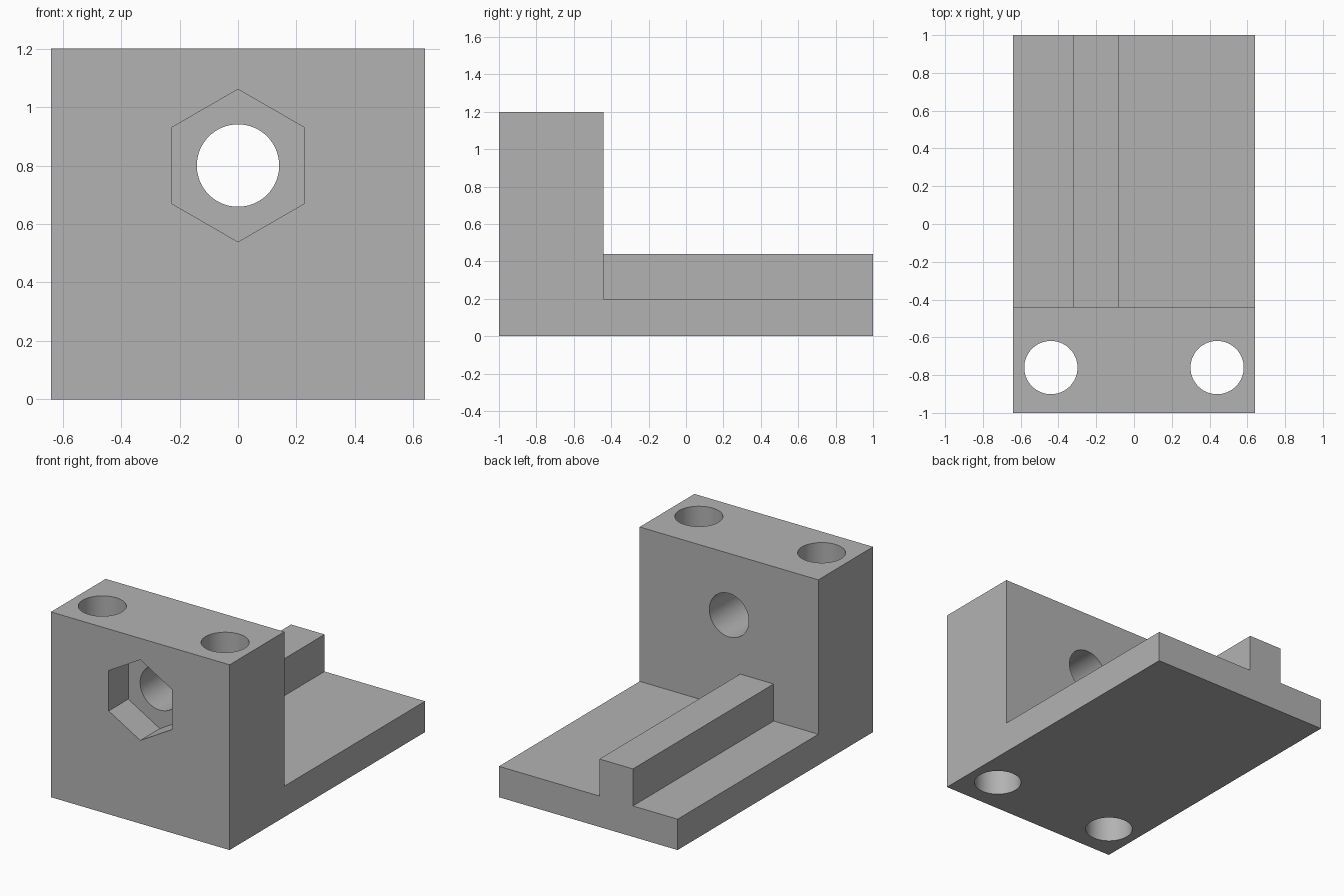
import bpy
import math

cube = bpy.data.objects.get("Cube")
if cube:
    bpy.data.objects.remove(cube, do_unlink=True)

# Plain grey
grey = bpy.data.materials.new("plain_grey")
grey.use_nodes = True
colour = (0.45, 0.45, 0.45, 1)
grey.diffuse_color = colour
grey.node_tree.nodes["Principled BSDF"].inputs["Base Color"].default_value = colour


def extrude_profile(name, points, x0, x1):
    """Solid from a (y, z) outline, extruded along x."""
    n = len(points)
    verts = [(x, y, z) for x in (x0, x1) for y, z in points]
    faces = [tuple(reversed(range(n))), tuple(range(n, 2 * n))]
    faces += [(i, (i + 1) % n, n + (i + 1) % n, n + i) for i in range(n)]
    mesh = bpy.data.meshes.new(name)
    mesh.from_pydata(verts, [], faces)
    mesh.materials.append(grey)
    obj = bpy.data.objects.new(name, mesh)
    bpy.context.collection.objects.link(obj)
    return obj


def cut(target, name, sides, radius, length, location, rotation=(0, 0, 0)):
    """Subtract a prism from the target."""
    bpy.ops.mesh.primitive_cylinder_add(vertices=sides, radius=radius, depth=length,
                                        location=location, rotation=rotation)
    cutter = bpy.context.object
    cutter.name = name
    cutter.data.materials.append(grey)
    mod = target.modifiers.new(name, 'BOOLEAN')
    mod.operation = 'DIFFERENCE'
    mod.solver = 'EXACT'
    mod.object = cutter
    bpy.context.view_layer.objects.active = target
    bpy.ops.object.modifier_apply(modifier=name)
    bpy.data.objects.remove(cutter, do_unlink=True)


# L-shaped body: upright block and base plate
HALF_WIDTH, WALL_BACK, PLATE_TOP = 0.64, -0.44, 0.2
body = extrude_profile("bracket_body",
                       [(-1, 0), (1, 0), (1, PLATE_TOP), (WALL_BACK, PLATE_TOP),
                        (WALL_BACK, 1.2), (-1, 1.2)], -HALF_WIDTH, HALF_WIDTH)

# Guide rib, fused to the plate and the block
rib = extrude_profile("guide_rib",
                      [(-0.5, 0.1), (1, 0.1), (1, 0.44), (-0.5, 0.44)], -0.32, -0.08)
union = body.modifiers.new("rib_union", 'BOOLEAN')
union.operation = 'UNION'
union.solver = 'EXACT'
union.object = rib
bpy.context.view_layer.objects.active = body
bpy.ops.object.modifier_apply(modifier="rib_union")
bpy.data.objects.remove(rib, do_unlink=True)

# Mounting holes, bolt hole and hexagonal nut pocket
for side in (-1, 1):
    cut(body, "mounting_hole", 64, 0.141, 3, (side * 0.44, -0.76, 0.6))
turn = (math.pi / 2, 0, 0)
cut(body, "bolt_hole", 64, 0.141, 1.5, (0, -0.72, 0.8), turn)
cut(body, "nut_pocket", 6, 0.261, 0.4, (0, -1, 0.8), turn)

# Smooth bores, sharp edges
bpy.ops.object.select_all(action='DESELECT')
body.select_set(True)
bpy.context.view_layer.objects.active = body
bpy.ops.object.shade_smooth_by_angle(angle=math.radians(30))
